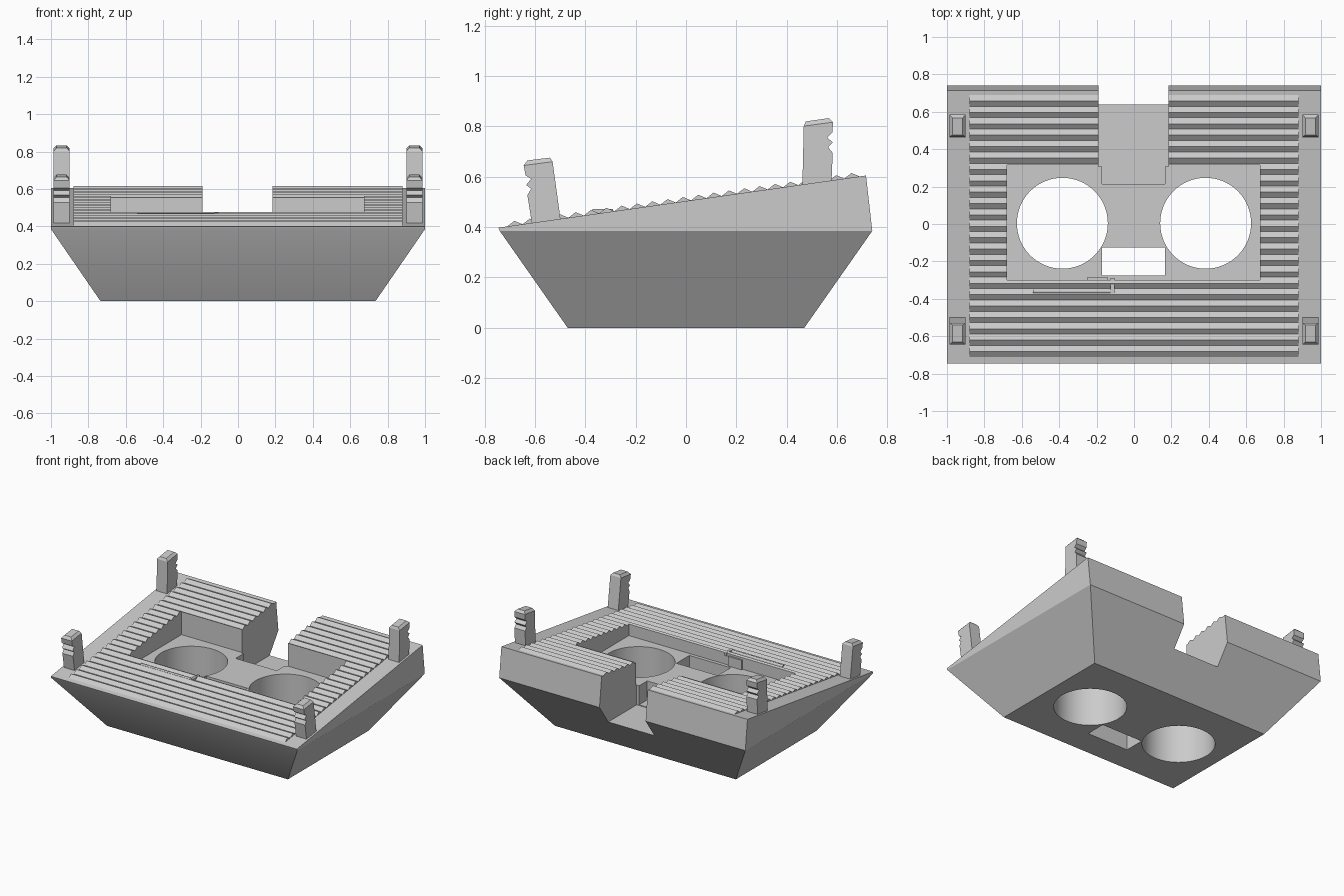
import bpy, bmesh, math
from mathutils import Vector

cube = bpy.data.objects.get("Cube")
if cube:
    bpy.data.objects.remove(cube, do_unlink=True)

GREY = (0.6, 0.6, 0.6, 1.0)
grey = bpy.data.materials.new("plain grey")
grey.use_nodes = True
grey.diffuse_color = GREY
grey.node_tree.nodes["Principled BSDF"].inputs["Base Color"].default_value = GREY


def finish(name, bm):
    bmesh.ops.recalc_face_normals(bm, faces=bm.faces[:])
    mesh = bpy.data.meshes.new(name)
    bm.to_mesh(mesh)
    bm.free()
    mesh.materials.append(grey)
    obj = bpy.data.objects.new(name, mesh)
    bpy.context.collection.objects.link(obj)
    return obj


def hull(name, points):
    bm = bmesh.new()
    verts = [bm.verts.new(p) for p in points]
    bmesh.ops.convex_hull(bm, input=verts)
    bmesh.ops.dissolve_limit(bm, angle_limit=0.001, verts=bm.verts[:], edges=bm.edges[:])
    return finish(name, bm)


def box(name, xs, ys, zs):
    return hull(name, [(x, y, z) for x in xs for y in ys for z in zs])


def extrude_x(name, profile, x0, x1):
    """Extrude a (y, z) outline along x."""
    bm = bmesh.new()
    face = bm.faces.new([bm.verts.new((x0, y, z)) for y, z in profile])
    out = bmesh.ops.extrude_face_region(bm, geom=[face])
    moved = [g for g in out["geom"] if isinstance(g, bmesh.types.BMVert)]
    bmesh.ops.translate(bm, verts=moved, vec=(x1 - x0, 0, 0))
    return finish(name, bm)


def cylinder(name, radius, depth, centre, segments, along_x=False):
    bm = bmesh.new()
    bmesh.ops.create_cone(bm, cap_ends=True, segments=segments, radius1=radius,
                          radius2=radius, depth=depth)
    if along_x:
        for v in bm.verts:
            v.co = Vector((v.co.z, v.co.y, -v.co.x))
    bmesh.ops.translate(bm, verts=bm.verts[:], vec=centre)
    return finish(name, bm)


def cut(obj, cutters):
    bpy.context.view_layer.objects.active = obj
    for c in cutters:
        m = obj.modifiers.new("cut", 'BOOLEAN')
        m.operation, m.solver, m.object = 'DIFFERENCE', 'EXACT', c
        bpy.ops.object.modifier_apply(modifier=m.name)


# Sloping top surface of the tray
FRONT, BACK, LOW, HIGH = -0.745, 0.715, 0.398, 0.605
SLOPE = (HIGH - LOW) / (BACK - FRONT)
RIM, FLOOR, SLOT = 0.385, 0.385, 0.24


def top_z(y):
    return LOW + (y - FRONT) * SLOPE


# Body: tapered hull below, wedge above
sides = (-1, 1)
points = [(s * 0.735, t * 0.47, 0) for s in sides for t in sides]
points += [(s, t * 0.74, RIM) for s in sides for t in sides]
points += [(s, y, z) for s in sides for y, z in ((FRONT, LOW), (BACK, HIGH))]
body = hull("tray_body", points)

# Ridged tread on the slope
TEETH, START = 23, -0.71
PITCH = 1.4 / TEETH
profile = []
for i in range(TEETH):
    y = START + i * PITCH
    profile.append((y, top_z(y)))
    profile.append((y + 0.028, top_z(y + 0.028) + 0.018))
end = START + TEETH * PITCH
profile += [(end, top_z(end)), (end, top_z(end) - 0.01), (START, top_z(START) - 0.01)]
tread = extrude_x("ridged_tread", profile, -0.88, 0.88)

# Recesses and through holes
pocket = box("pocket_cutter", (-0.68, 0.675), (-0.30, 0.315), (FLOOR, 1))
slot = box("slot_cutter", (-0.19, 0.185), (0.308, 1), (SLOT, 1))
notch = box("notch_cutter", (-0.17, 0.165), (0.215, 0.35), (SLOT + 0.005, 0.9))
window = box("window_cutter", (-0.17, 0.165), (-0.275, -0.125), (-0.2, 0.9))
holes = [cylinder("hole_cutter", 0.243, 2, (s * 0.383, 0.004, 0.2), 64) for s in sides]
cut(body, [pocket, slot, notch, window] + holes)
cut(tread, [pocket, slot])
for c in [pocket, slot, notch, window] + holes:
    bpy.data.objects.remove(c, do_unlink=True)

# Corner posts with a toothed outer face and a chamfered cap
post = [(-0.497, 0.42), (-0.53, 0.66), (-0.645, 0.645), (-0.637, 0.605), (-0.615, 0.592),
        (-0.635, 0.567), (-0.615, 0.553), (-0.63, 0.527), (-0.61, 0.40)]
cap = [(-0.54, 0.676), (-0.63, 0.665)]


def rear(p):
    # the rear posts mirror the front ones and follow the slope
    y, z = p
    d = z - 0.42
    shift = -2 * d * SLOPE
    return (-y - 0.035 + shift * 0.4, z + 0.152 + (-y - 0.57) * 0.27)


for label, x in (("right", -0.943), ("left", 0.943)):
    for end_name, place in (("front", lambda p: p), ("rear", rear)):
        name = f"{end_name}_{label}_post"
        outline = [place(p) for p in post]
        extrude_x(name, outline, x - 0.043, x + 0.043)
        base = [(x + s * 0.043, *place(p)) for s in sides for p in post[1:3]]
        peak = [(x + s * 0.027, *place(p)) for s in sides for p in cap]
        hull(name + "_cap", base + peak)

# Small latch rod hooked over the front wall of the pocket
rod = cylinder("latch_rod", 0.011, 0.43, (-0.325, -0.36, 0.46), 16, True)
box("latch_arm", (-0.125, -0.105), (-0.371, -0.29), (0.45, 0.473))
box("latch_plate", (-0.25, -0.14), (-0.302, -0.287), (FLOOR, 0.455))

# Smooth the round walls only
bpy.ops.object.select_all(action='DESELECT')
for obj in (body, rod):
    obj.select_set(True)
bpy.context.view_layer.objects.active = body
bpy.ops.object.shade_smooth_by_angle(angle=math.radians(25))
